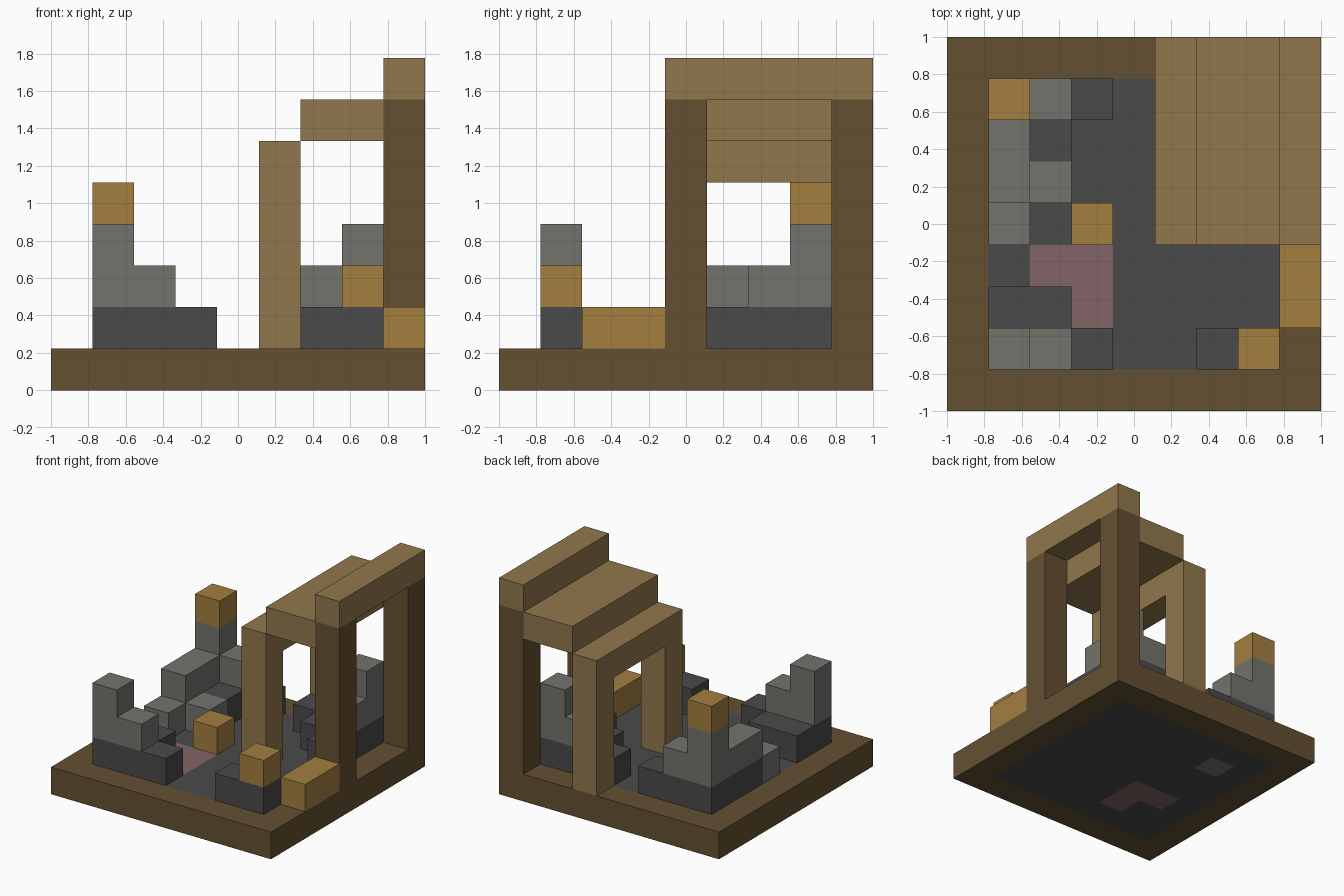
import bpy
import bmesh
from mathutils import Vector

CELL = 2 / 9  # the model sits on a nine by nine block grid

cube = bpy.data.objects.get("Cube")
if cube:
    bpy.data.objects.remove(cube, do_unlink=True)


def linear(v):
    v /= 255
    return v / 12.92 if v <= 0.04045 else ((v + 0.055) / 1.055) ** 2.4


def material(name, *rgb):
    mat = bpy.data.materials.new(name)
    mat.use_nodes = True
    colour = (*[linear(v) for v in rgb], 1)
    mat.diffuse_color = colour
    mat.node_tree.nodes["Principled BSDF"].inputs["Base Color"].default_value = colour
    return mat


dark_wood = material("dark_wood", 100, 80, 50)
light_wood = material("light_wood", 145, 119, 77)
dark_stone = material("dark_stone", 74, 74, 74)
grey_stone = material("grey_stone", 115, 115, 109)
amber = material("amber", 164, 126, 64)
rose = material("rose", 130, 100, 102)


def finish(name, bm, *mats):
    mesh = bpy.data.meshes.new(name)
    bm.to_mesh(mesh)
    bm.free()
    for mat in mats:
        mesh.materials.append(mat)
    obj = bpy.data.objects.new(name, mesh)
    bpy.context.collection.objects.link(obj)
    return obj


def block(name, corner, size, mat):
    """Box given by its lowest corner and size, in grid cells."""
    bm = bmesh.new()
    bmesh.ops.create_cube(bm, size=1)
    for v in bm.verts:
        p = Vector([c + (q + 0.5) * s for c, q, s in zip(corner, v.co, size)])
        v.co = (p - Vector((4.5, 4.5, 0))) * CELL
    return finish(name, bm, mat)


# Base rim
block("rim_front", (0, 0, 0), (9, 1, 1), dark_wood)
block("rim_back", (0, 8, 0), (9, 1, 1), dark_wood)
block("rim_right", (0, 1, 0), (1, 7, 1), dark_wood)
block("rim_left", (8, 1, 0), (1, 7, 1), dark_wood)

# Floor inside the rim, with a rose patch and one grey stone cell
rose_cells = {(2, 3), (3, 3), (3, 2)}
floor = bmesh.new()
for level in (0, 1):
    made = bmesh.ops.create_grid(floor, x_segments=7, y_segments=7, size=3.5 * CELL)
    for v in made["verts"]:
        v.co.z = level * CELL
    if level == 0:
        bmesh.ops.reverse_faces(floor, faces=floor.faces[:])
for face in floor.faces:
    centre = face.calc_center_median() / CELL
    cell = (int(centre.x + 4.5), int(centre.y + 4.5))
    face.material_index = 1 if cell in rose_cells else 2 if cell == (2, 6) else 0
finish("floor", floor, dark_stone, rose, grey_stone)

# Stepped timber shelter: posts at front and back, roof rising to the side
for side, y in (("front", 4), ("back", 8)):
    block("tall_post_" + side, (8, y, 1), (1, 1, 6), dark_wood)
    block("short_post_" + side, (5, y, 1), (1, 1, 4), light_wood)
block("roof_low_beam", (5, 4, 5), (1, 5, 1), light_wood)
block("roof_slab", (6, 4, 6), (2, 5, 1), light_wood)
block("roof_top_beam", (8, 4, 7), (1, 5, 1), light_wood)

# Stepped rubble pile under the shelter
for n in range(3):
    block("shelter_pile_base", (5 + n, 7 - n, 1), (1, n + 1, 1), dark_stone)
for n in range(2):
    block("shelter_pile_middle", (6 + n, 7 - n, 2), (1, n + 1, 1), grey_stone)
block("shelter_pile_top", (7, 7, 3), (1, 1, 1), grey_stone)

# Back corner tower with its walls
block("tower_base_back", (1, 7, 1), (3, 1, 1), dark_stone)
block("tower_base_side", (1, 5, 1), (1, 2, 1), dark_stone)
block("tower_base_inner", (2, 6, 1), (1, 1, 1), dark_stone)
block("tower_column", (1, 7, 2), (1, 1, 2), grey_stone)
block("tower_cap", (1, 7, 4), (1, 1, 1), amber)
block("tower_step", (2, 7, 2), (1, 1, 1), grey_stone)
block("tower_wall", (1, 5, 2), (1, 2, 1), grey_stone)
block("low_stone_side", (1, 4, 1), (1, 1, 1), grey_stone)
block("low_stone_inner", (2, 5, 1), (1, 1, 1), grey_stone)

# Front corner ruin
block("ruin_base_front", (1, 1, 1), (3, 1, 1), dark_stone)
block("ruin_base_side", (1, 2, 1), (2, 1, 1), dark_stone)
block("ruin_column", (1, 1, 2), (1, 1, 2), grey_stone)
block("ruin_step", (2, 1, 2), (1, 1, 1), grey_stone)

# Loose amber blocks
block("amber_centre", (3, 4, 1), (1, 1, 1), amber)
block("amber_on_rim", (8, 2, 1), (1, 2, 1), amber)
block("corner_plinth", (6, 1, 1), (2, 1, 1), dark_stone)
block("amber_on_plinth", (7, 1, 2), (1, 1, 1), amber)
